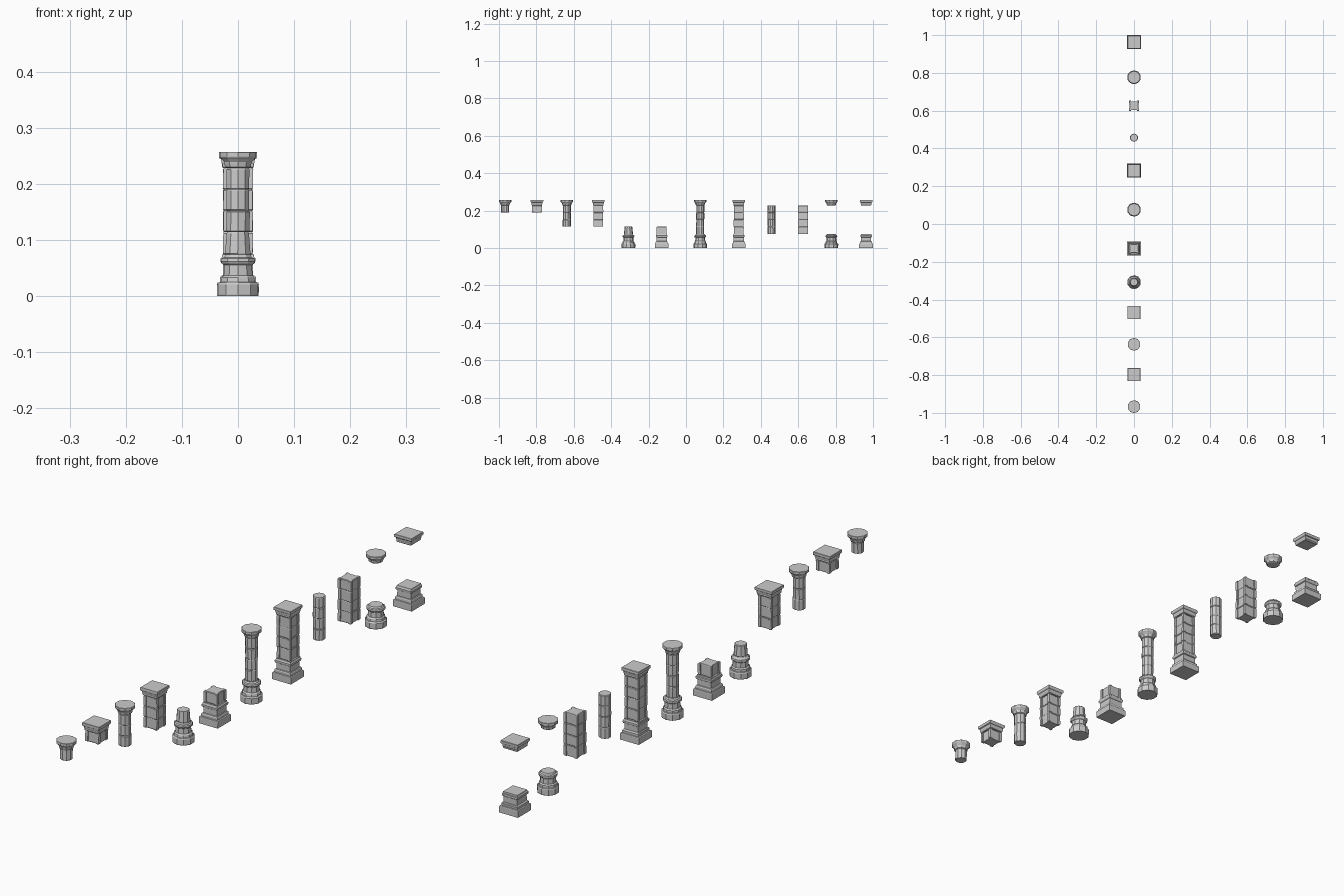
import bpy, bmesh, math, random

if "Cube" in bpy.data.objects:
    bpy.data.objects.remove(bpy.data.objects["Cube"])

random.seed(4)
SIDES = 10


def section(kind, r):
    """Cross-section outline: round, plain square, or square with raised corner strips."""
    if kind == "round":
        return [(r * math.cos(2 * math.pi * (i + .5) / SIDES),
                 r * math.sin(2 * math.pi * (i + .5) / SIDES)) for i in range(SIDES)]
    if kind == "square":
        return [(-r, -r), (r, -r), (r, r), (-r, r)]
    c, d = r * 0.62, r * 0.87
    side = [(-r, -r), (-c, -r), (-c, -d), (c, -d), (c, -r)]
    pts = []
    for k in range(4):
        co, si = [(1, 0), (0, 1), (-1, 0), (0, -1)][k]
        pts += [(x * co - y * si, x * si + y * co) for x, y in side]
    return pts


def loft(name, y, kind, profile, wear=0.0005):
    """Closed solid through a list of (radius, height) rings, slightly worn."""
    bm = bmesh.new()
    rings = []
    for r, z in profile:
        dx, dy = random.uniform(-wear, wear), random.uniform(-wear, wear)
        rings.append([bm.verts.new((px + dx, py + y + dy, z))
                      for px, py in section(kind, r)])
    n = len(rings[0])
    for a, b in zip(rings, rings[1:]):
        for i in range(n):
            j = (i + 1) % n
            bm.faces.new((a[i], a[j], b[j], b[i]))
    bm.faces.new(rings[0][::-1])
    bm.faces.new(rings[-1])
    me = bpy.data.meshes.new(name)
    bm.to_mesh(me)
    bm.free()
    ob = bpy.data.objects.new(name, me)
    bpy.context.collection.objects.link(ob)
    return ob


# Moulding profiles (radius, height)
BASE = {
    "round": [(.036, 0), (.037, .003), (.037, .021), (.035, .024), (.032, .025),
              (.031, .033), (.027, .037), (.026, .055), (.030, .058),
              (.032, .062), (.031, .067), (.026, .069), (.023, .074)],
    "square": [(.037, 0), (.037, .022), (.036, .024), (.032, .025), (.032, .033),
               (.030, .036), (.027, .037), (.027, .057), (.030, .059),
               (.031, .062), (.031, .067), (.029, .069), (.028, .074)]}
CAP = {
    "round": [(.021, .228), (.024, .230), (.025, .235), (.026, .239),
              (.030, .244), (.033, .247), (.034, .249), (.034, .256), (.033, .257)],
    "square": [(.026, .228), (.028, .230), (.028, .235), (.029, .237),
               (.030, .244), (.033, .246), (.034, .248), (.034, .256), (.033, .257)]}
JOINTS = [.074, .114, .152, .190, .228]
SHAFT_R = {"round": .0215, "square": .0265}


def base(y, kind):
    loft(kind + "_base", y, kind, BASE[kind], .0003)


def capital(y, kind):
    loft(kind + "_capital", y, kind, CAP[kind], .0003)


def shaft(y, kind, first, last, taper=0):
    """Stacked drums with chamfered joints between them."""
    prof = []
    for k in range(first, last):
        z0, z1 = JOINTS[k], JOINTS[k + 1]
        r = SHAFT_R[kind] + random.uniform(-.0004, .0004)
        prof += [(r - .0015 + taper, z0), (r + taper, z0 + .002),
                 (r - taper / 2, z1 - .002), (r - .0015 - taper / 2, z1)]
    # drop the doubled ring at each joint
    prof = [p for i, p in enumerate(prof) if i == 0 or p[1] - prof[i - 1][1] > 1e-6]
    loft(kind + "_shaft", y, "round" if kind == "round" else "panel", prof)


# Pairs of pieces: (round y, square y, has base, shaft drums, has capital)
SETS = [
    (-.967, -.797, False, (3, 4), True),    # capital stubs
    (-.637, -.469, False, (1, 4), True),    # broken upper parts
    (-.308, -.130, True, (0, 1), False),    # broken lower parts
    (.076, .282, True, (0, 4), True),       # whole columns
    (.457, .626, False, (0, 4), False),     # shafts only
    (.777, .963, True, None, True),         # base and capital only
]
for ry, sy, has_base, drums, has_cap in SETS:
    for y, kind in ((ry, "round"), (sy, "square")):
        if has_base:
            base(y, kind)
        if drums:
            shaft(y, kind, *drums, taper=.002 if kind == "round" and drums == (0, 1) else 0)
        if has_cap:
            capital(y, kind)
